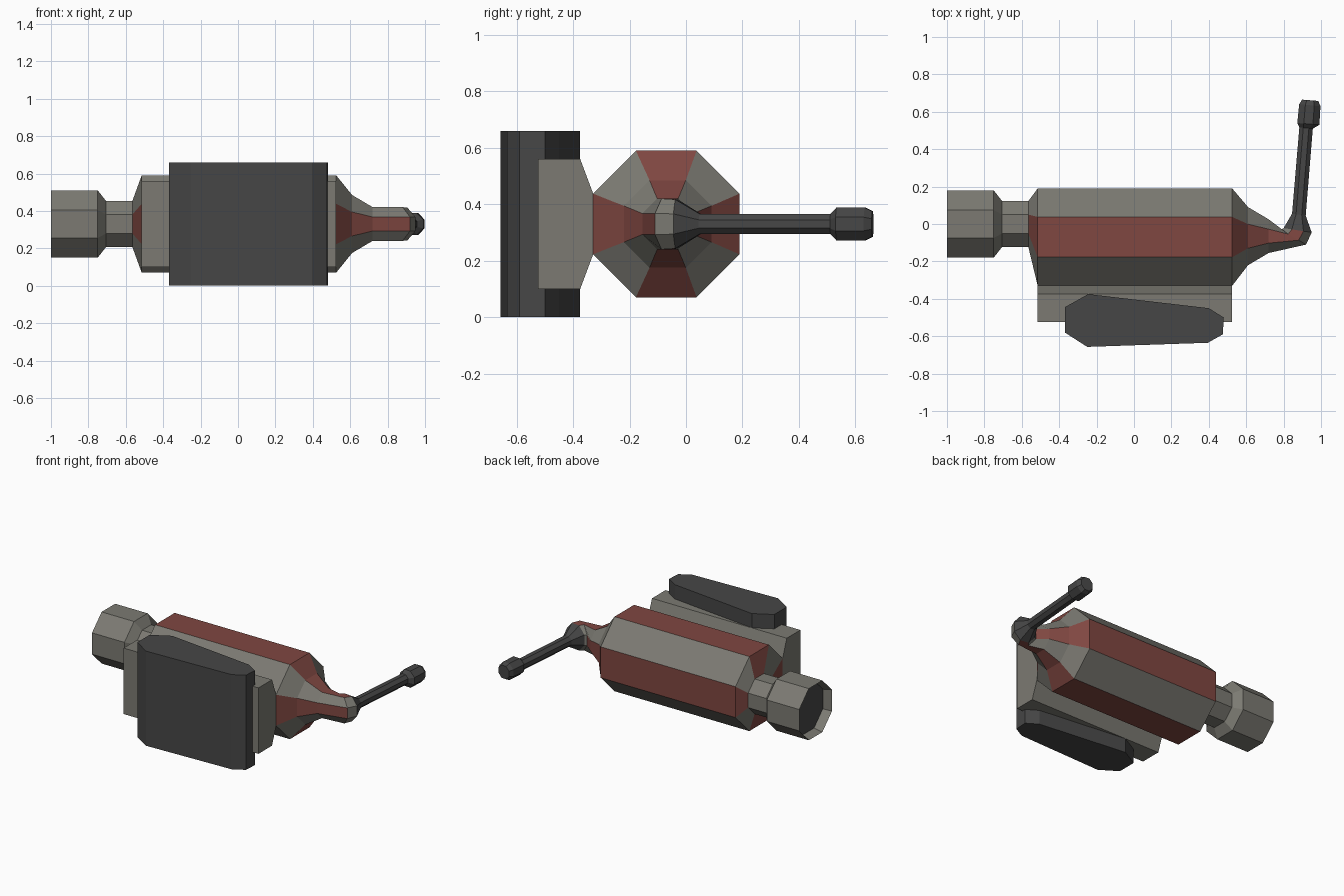
import bpy
import bmesh
from math import cos, sin, pi
from mathutils import Vector

MID_Z = 0.33
SIDES = 8

old = bpy.data.objects.get("Cube")
if old:
    bpy.data.objects.remove(old, do_unlink=True)


def make_material(name, rgb):
    mat = bpy.data.materials.new(name)
    mat.use_nodes = True
    mat.diffuse_color = (*rgb, 1)
    mat.node_tree.nodes["Principled BSDF"].inputs["Base Color"].default_value = (*rgb, 1)
    return mat


MATERIALS = [
    make_material("warm grey", (0.20, 0.195, 0.17)),
    make_material("dull red", (0.215, 0.063, 0.053)),
    make_material("charcoal", (0.062, 0.062, 0.062)),
]
GREY, RED, DARK = range(3)


def finish(name, bm):
    bmesh.ops.recalc_face_normals(bm, faces=bm.faces)
    mesh = bpy.data.meshes.new(name)
    bm.to_mesh(mesh)
    bm.free()
    for mat in MATERIALS:
        mesh.materials.append(mat)
    obj = bpy.data.objects.new(name, mesh)
    bpy.context.collection.objects.link(obj)
    return obj


def loft(name, sections, paint, caps):
    """Octagonal tube; each section is near point, far point (plan) and half height."""
    bm = bmesh.new()
    rings = []
    for near, far, half_z in sections:
        near, far = Vector((*near, MID_Z)), Vector((*far, MID_Z))
        centre, side = (near + far) / 2, (far - near) / 2
        ring = []
        for k in range(SIDES):
            a = (k + 0.5) * 2 * pi / SIDES
            r = 1 / cos(pi / SIDES)
            up = Vector((0, 0, half_z * sin(a) * r))
            ring.append(bm.verts.new(centre + side * cos(a) * r + up))
        rings.append(ring)
    for seg, (a, b) in enumerate(zip(rings, rings[1:])):
        for k in range(SIDES):
            n = (k + 1) % SIDES
            face = bm.faces.new((a[k], a[n], b[n], b[k]))
            face.material_index = paint(seg, k)
    for ring, mat in zip((rings[0], rings[-1]), caps):
        bm.faces.new(ring).material_index = mat
    return finish(name, bm)


def straight(x, half, y=0.0):
    return ((x, y - half), (x, y + half), half)


def prism(name, outline, to_3d, low, high, mat):
    """Extrude a flat outline between two depths."""
    bm = bmesh.new()
    a = [bm.verts.new(to_3d(u, v, low)) for u, v in outline]
    b = [bm.verts.new(to_3d(u, v, high)) for u, v in outline]
    bm.faces.new(a)
    bm.faces.new(b)
    for i in range(len(a)):
        j = (i + 1) % len(a)
        bm.faces.new((a[i], a[j], b[j], b[i]))
    for face in bm.faces:
        face.material_index = mat
    return finish(name, bm)


# Hollow nozzle and neck
loft("nozzle",
     [straight(-0.94, 0.165), straight(-1.0, 0.18), straight(-0.75, 0.18),
      straight(-0.705, 0.122), straight(-0.56, 0.122)],
     lambda seg, k: GREY, (DARK, GREY))


# Body with tapered, bent tip: the square-on sides are red, the diagonals grey
def body_paint(seg, k):
    if seg == 5 and k in (3, 7):
        return GREY
    return RED if k % 2 else GREY


BODY_Y = -0.07
loft("body",
     [straight(-0.565, 0.122), straight(-0.515, 0.26, BODY_Y),
      straight(0.525, 0.26, BODY_Y), straight(0.61, 0.155, BODY_Y + 0.005),
      straight(0.72, 0.09, BODY_Y + 0.005),
      ((0.92, -0.11), (0.785, -0.03), 0.09),
      ((0.95, -0.045), (0.80, -0.022), 0.087)],
     body_paint, (GREY, DARK))

# Thin rod with knob, leaving the tip towards the back
loft("handle_rod",
     [((0.95, -0.045), (0.80, -0.022), 0.087),
      ((0.918, 0.045), (0.845, 0.055), 0.036),
      ((0.956, 0.51), (0.884, 0.516), 0.036),
      ((0.991, 0.53), (0.873, 0.54), 0.058),
      ((0.997, 0.63), (0.883, 0.64), 0.058),
      ((0.985, 0.658), (0.899, 0.665), 0.045)],
     lambda seg, k: DARK, (DARK, DARK))

# Mounting block between body and side panel
block = [(-0.525, 0.23), (-0.375, 0.23), (-0.33, 0.11)]
block += [(y, -z) for y, z in reversed(block)]
prism("mounting_block", block, lambda y, z, x: (x, y, z + MID_Z), -0.515, 0.525, GREY)

# Large side panel
panel = [(-0.37, -0.445), (-0.245, -0.375), (0.4, -0.45), (0.48, -0.5),
         (0.475, -0.59), (0.395, -0.635), (-0.25, -0.657), (-0.37, -0.58)]
prism("side_panel", panel, lambda x, y, z: (x, y, z), 0, 2 * MID_Z, DARK)
